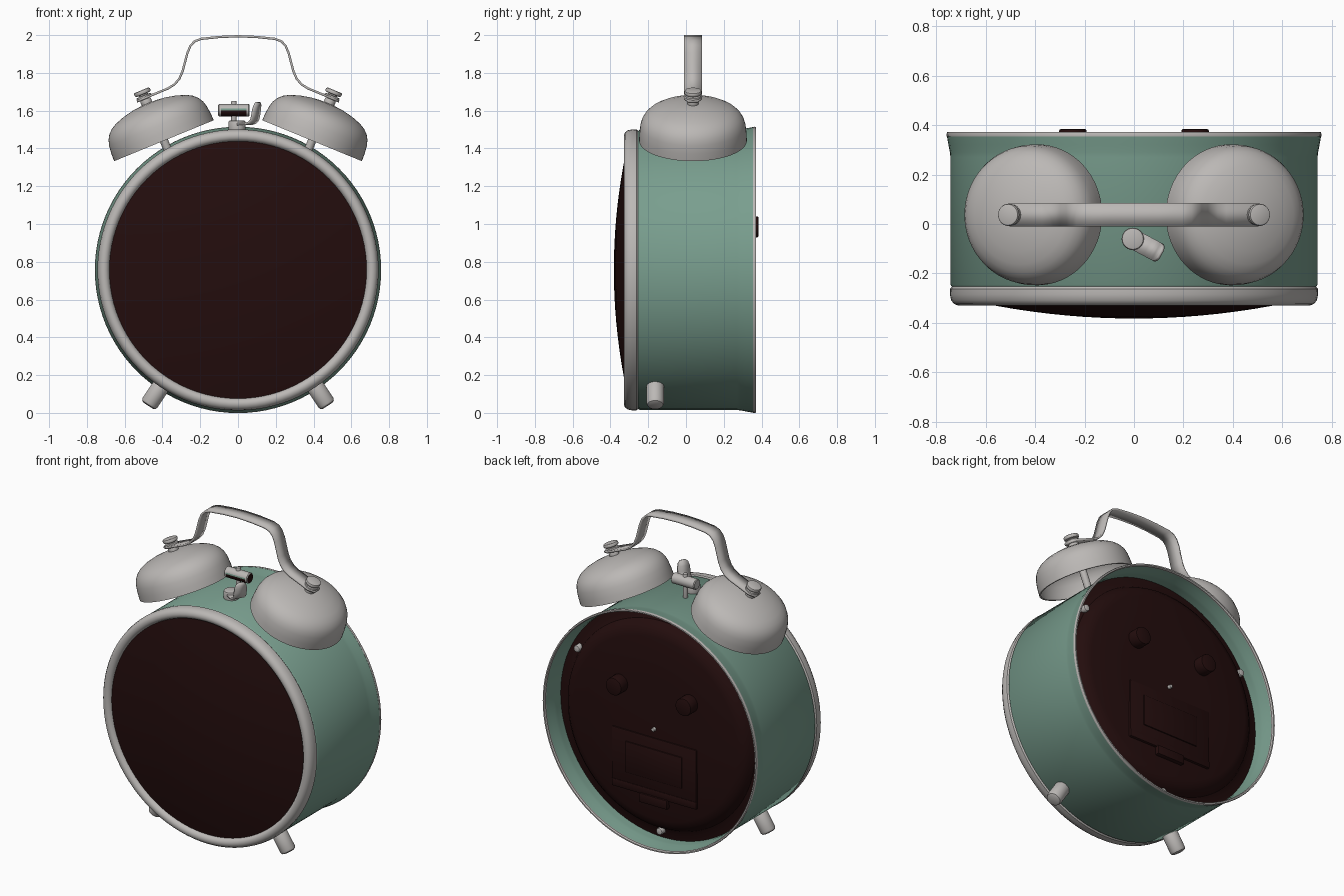
import bpy, bmesh, math
from mathutils import Vector

if "Cube" in bpy.data.objects:
    bpy.data.objects.remove(bpy.data.objects["Cube"])

CZ = 0.757   # height of the clock axis
BY = 0.037   # depth of the bells and handle


def mat(name, c):
    m = bpy.data.materials.new(name)
    m.diffuse_color = (*c, 1)
    m.use_nodes = True
    m.node_tree.nodes["Principled BSDF"].inputs["Base Color"].default_value = m.diffuse_color
    return m


METAL = mat("brushed_metal", (0.50, 0.48, 0.465))
GREEN = mat("sage_green", (0.19, 0.34, 0.27))
DARK = mat("dark_brown", (0.017, 0.004, 0.004))


def finish(name, bm, mats, angle=35):
    bmesh.ops.remove_doubles(bm, verts=bm.verts, dist=1e-5)
    bmesh.ops.recalc_face_normals(bm, faces=bm.faces)
    me = bpy.data.meshes.new(name)
    bm.to_mesh(me)
    bm.free()
    ob = bpy.data.objects.new(name, me)
    bpy.context.collection.objects.link(ob)
    for m in mats:
        me.materials.append(m)
    bpy.ops.object.select_all(action='DESELECT')
    ob.select_set(True)
    bpy.context.view_layer.objects.active = ob
    bpy.ops.object.shade_smooth_by_angle(angle=math.radians(angle))
    return ob


def lathe(name, profile, origin, axis, mats, n=32, closed=False, rule=None):
    """Revolve (radius, height) points around an axis."""
    bm = bmesh.new()
    q = Vector(axis).to_track_quat('Z', 'Y')
    o = Vector(origin)
    rows = []
    for r, h in profile:
        rows.append([bm.verts.new(o + q @ Vector((r * math.cos(2 * math.pi * i / n),
                     r * math.sin(2 * math.pi * i / n), h))) for i in range(n)])
    for k in range(len(rows) if closed else len(rows) - 1):
        a, b = rows[k], rows[(k + 1) % len(rows)]
        for i in range(n):
            j = (i + 1) % n
            bm.faces.new((a[i], a[j], b[j], b[i]))
    bmesh.ops.remove_doubles(bm, verts=bm.verts, dist=1e-5)
    bmesh.ops.dissolve_degenerate(bm, edges=bm.edges, dist=1e-6)
    bmesh.ops.recalc_face_normals(bm, faces=bm.faces)
    if rule:
        for f in bm.faces:
            f.material_index = rule(f)
    return finish(name, bm, mats)


def rod(name, r, h0, h1, origin, axis, m, bevel=0.006, n=28):
    b = bevel
    prof = [(0, h0), (r - b, h0), (r - 0.3 * b, h0 + 0.3 * b), (r, h0 + b),
            (r, h1 - b), (r - 0.3 * b, h1 - 0.3 * b), (r - b, h1), (0, h1)]
    return lathe(name, prof, origin, axis, [m], n)


def strip(name, pts, side, widths, thick, m):
    """Flat metal band along a path."""
    bm = bmesh.new()
    s = Vector(side).normalized()
    rows = [(bm.verts.new(Vector(p) - s * w / 2), bm.verts.new(Vector(p) + s * w / 2))
            for p, w in zip(pts, widths)]
    for a, b in zip(rows, rows[1:]):
        bm.faces.new((a[0], a[1], b[1], b[0]))
    ob = finish(name, bm, [m])
    mod = ob.modifiers.new("thickness", 'SOLIDIFY')
    mod.thickness = thick
    mod.offset = 0
    return ob


def plate(name, x, y0, y1, z0, z1, m, bevel=0.008):
    bm = bmesh.new()
    bmesh.ops.create_cube(bm, size=1)
    for v in bm.verts:
        v.co = (v.co.x * 2 * x, y0 + (v.co.y + 0.5) * (y1 - y0), z0 + (v.co.z + 0.5) * (z1 - z0))
    bmesh.ops.bevel(bm, geom=bm.edges[:], offset=bevel, segments=2, affect='EDGES', profile=0.5)
    return finish(name, bm, [m])


C = (0, 0, CZ)
Y = (0, 1, 0)

# Case: thin flared drum, open at the back
lathe("case", [(0.715, -0.255), (0.735, -0.255), (0.742, -0.245), (0.742, 0.27), (0.744, 0.29),
               (0.750, 0.32), (0.756, 0.355), (0.745, 0.355), (0.739, 0.32), (0.732, 0.29),
               (0.73, 0.27), (0.73, -0.24)], C, Y, [GREEN], 96, True)
lathe("back_rim", [(0.757, 0.354), (0.758, 0.362), (0.755, 0.371), (0.747, 0.371),
                   (0.742, 0.362), (0.743, 0.354)], C, Y, [METAL], 96, True)

# Front bezel and domed front
lathe("front_bezel", [(0.735, -0.252), (0.743, -0.262), (0.744, -0.285), (0.739, -0.308),
                      (0.728, -0.323), (0.712, -0.329), (0.698, -0.327), (0.686, -0.318),
                      (0.679, -0.300), (0.677, -0.252)], C, Y, [METAL], 96, True)
lathe("front_dome", [(0.69 * k / 10, -0.382 + 0.165 * (0.69 * k / 10) ** 2) for k in range(11)],
      C, Y, [DARK], 96)

# Back panel with controls
lathe("back_panel", [(0.732, 0.225), (0.69, 0.232), (0.662, 0.245), (0.645, 0.275),
                     (0.62, 0.298), (0.58, 0.31), (0.3, 0.316), (0, 0.318)], C, Y, [DARK], 96)
plate("battery_door", 0.30, 0.28, 0.324, 0.34, 0.70, DARK)
plate("door_panel", 0.20, 0.29, 0.331, 0.43, 0.63, DARK, 0.004)
plate("door_lip", 0.30, 0.28, 0.328, 0.32, 0.37, DARK)
plate("door_latch", 0.10, 0.28, 0.338, 0.27, 0.33, DARK)
rod("centre_pin", 0.012, 0.30, 0.338, C, Y, METAL, 0.004, 16)
for k, a in enumerate((-90, 30, 150)):
    t = math.radians(a)
    rod(f"panel_screw_{k}", 0.022, 0.22, 0.275,
        (0.675 * math.cos(t), 0, CZ + 0.675 * math.sin(t)), Y, METAL, 0.008, 16)

BELL = [(0.285, 0), (0.284, 0.04), (0.279, 0.085), (0.270, 0.115), (0.255, 0.14), (0.232, 0.162),
        (0.20, 0.18), (0.15, 0.197), (0.09, 0.21), (0.04, 0.215), (0, 0.215)]
INNER = [(max(r - 0.01, 0), max(h - 0.01, 0)) for r, h in reversed(BELL)]

for s, side in ((-1, "left"), (1, "right")):
    # Bell, its post and its stacked top screw
    ax = (s * 0.38, 0, 0.925)
    o = (s * 0.392, BY, 1.441)
    lathe(side + "_bell", BELL + INNER + [BELL[0]], o, ax, [METAL], 64)
    rod(side + "_bell_post", 0.022, -0.12, 0.21, o, ax, METAL)
    so = (s * 0.400, BY, 1.438)
    rod(side + "_bell_spacer", 0.03, 0.20, 0.242, so, ax, METAL)
    rod(side + "_bell_washer", 0.042, 0.245, 0.262, so, ax, METAL)
    rod(side + "_bell_screw_neck", 0.025, 0.25, 0.275, so, ax, METAL)
    rod(side + "_bell_screw", 0.045, 0.268, 0.292, so, ax, METAL, 0.008)
    # Foot, pointing away from the axis
    t = math.radians(33.5)
    rod(side + "_foot", 0.047, 0.70, 0.862, (0, -0.163, CZ),
        (s * math.sin(t), 0, -math.cos(t)), METAL, 0.018)
    # Back control knob
    rod(side + "_knob", 0.056, 0.29, 0.384, (s * 0.247, 0, 0.985), Y, DARK, 0.008)

# Carry handle
half = [(0.535, 1.648), (0.50, 1.664), (0.37, 1.718), (0.335, 1.74), (0.31, 1.77), (0.293, 1.81),
        (0.268, 1.905), (0.252, 1.943), (0.23, 1.967), (0.195, 1.98), (0.10, 1.99), (0, 1.994)]
path = [(-x, BY, z) for x, z in half] + [(x, BY, z) for x, z in reversed(half[:-1])]
strip("carry_handle", path, Y, [0.05] + [0.094] * (len(path) - 2) + [0.05], 0.012, METAL)

# Hammer between the bells, with a dark and green slot at the front
def hammer_colour(f):
    c = f.calc_center_median() - Vector((0, BY, 1.602))
    if c.x > 0.06:
        return 1
    if abs(c.x + 0.022) < 0.04 and c.y < -0.008:
        return 1 if c.z < 0 else (2 if c.z < 0.012 else 0)
    return 0


lathe("hammer_head", [(0, -0.105), (0.028, -0.105), (0.033, -0.100), (0.033, -0.09), (0.033, 0.046),
                      (0.033, 0.056), (0.028, 0.061), (0, 0.061)],
      (0, BY, 1.602), (1, 0, 0), [METAL, DARK, GREEN], 24, False, hammer_colour)
rod("hammer_post", 0.014, 1.46, 1.652, (-0.022, BY, 0), (0, 0, 1), METAL, 0.004, 16)

# Alarm lever: pivot disc and upturned blade
rod("lever_pivot", 0.045, 1.48, 1.548, (-0.005, -0.06, 0), (0, 0, 1), METAL, 0.008)
d = Vector((0.88, -0.47, 0))
prof = [(0, 1.528), (0.07, 1.53), (0.092, 1.537), (0.106, 1.552), (0.113, 1.58),
        (0.118, 1.61), (0.124, 1.632), (0.128, 1.645)]
strip("lever_blade", [Vector((-0.005, -0.06, z)) + d * s for s, z in prof], (0.47, 0.88, 0),
      [0.08] * 5 + [0.076, 0.062, 0.035], 0.012, METAL)
